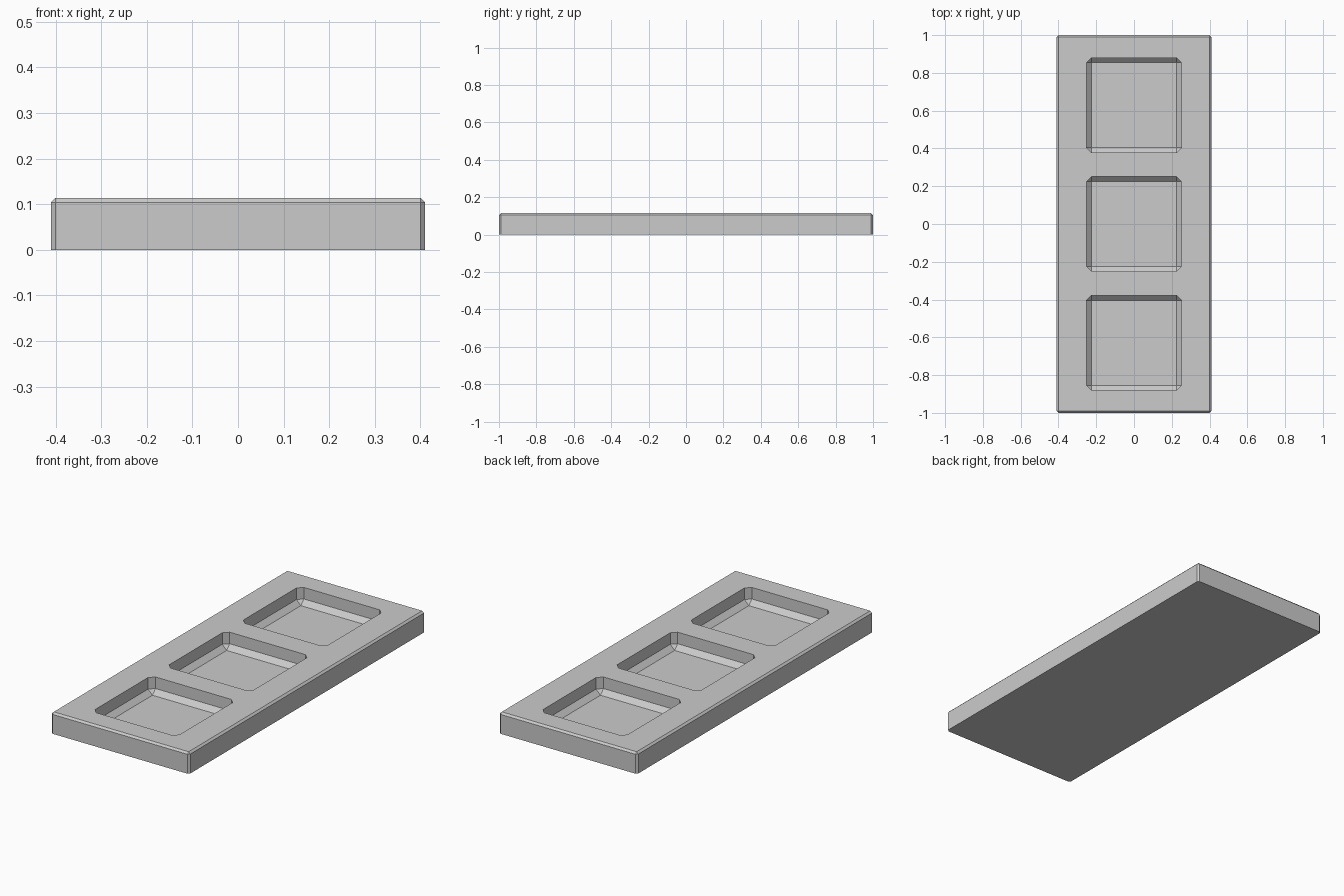
import bpy, bmesh
from mathutils import Vector

if "Cube" in bpy.data.objects:
    bpy.data.objects.remove(bpy.data.objects["Cube"])

WIDTH, LENGTH, HEIGHT = 0.82, 2.0, 0.114
EDGE = 0.01                      # outer chamfer
POCKET, POCKET_EDGE = 0.502, 0.026
PITCH, FLOOR_Z = 0.629, 0.026


def chamfered_box(name, low, high, chamfer, keep_flat):
    """Box with one-segment chamfers, except around the face at z = keep_flat."""
    low, high = Vector(low), Vector(high)
    bm = bmesh.new()
    bmesh.ops.create_cube(bm, size=1)
    for v in bm.verts:
        v.co = (low + high) / 2 + v.co * (high - low)
    edges = [e for e in bm.edges
             if not all(abs(v.co.z - keep_flat) < 1e-5 for v in e.verts)]
    bmesh.ops.bevel(bm, geom=edges, offset=chamfer, offset_type='OFFSET',
                    segments=1, profile=0.5, affect='EDGES')
    bmesh.ops.recalc_face_normals(bm, faces=bm.faces)
    mesh = bpy.data.meshes.new(name)
    bm.to_mesh(mesh)
    bm.free()
    obj = bpy.data.objects.new(name, mesh)
    bpy.context.collection.objects.link(obj)
    return obj


# Plate: chamfered sides and top, sharp flat underside
plate = chamfered_box("tray_plate", (-WIDTH / 2, -LENGTH / 2, 0),
                      (WIDTH / 2, LENGTH / 2, HEIGHT), EDGE, 0)

# Three square pockets with chamfered corners and floor edges
top = HEIGHT + 0.1
half = POCKET / 2
for i in (-1, 0, 1):
    y = i * PITCH
    cutter = chamfered_box("pocket_cutter", (-half, y - half, FLOOR_Z),
                           (half, y + half, top), POCKET_EDGE, top)
    cutter.hide_render = True
    cut = plate.modifiers.new("pocket", 'BOOLEAN')
    cut.operation = 'DIFFERENCE'
    cut.solver = 'EXACT'
    cut.object = cutter
    bpy.context.view_layer.objects.active = plate
    bpy.ops.object.modifier_apply(modifier=cut.name)
    bpy.data.objects.remove(cutter)
